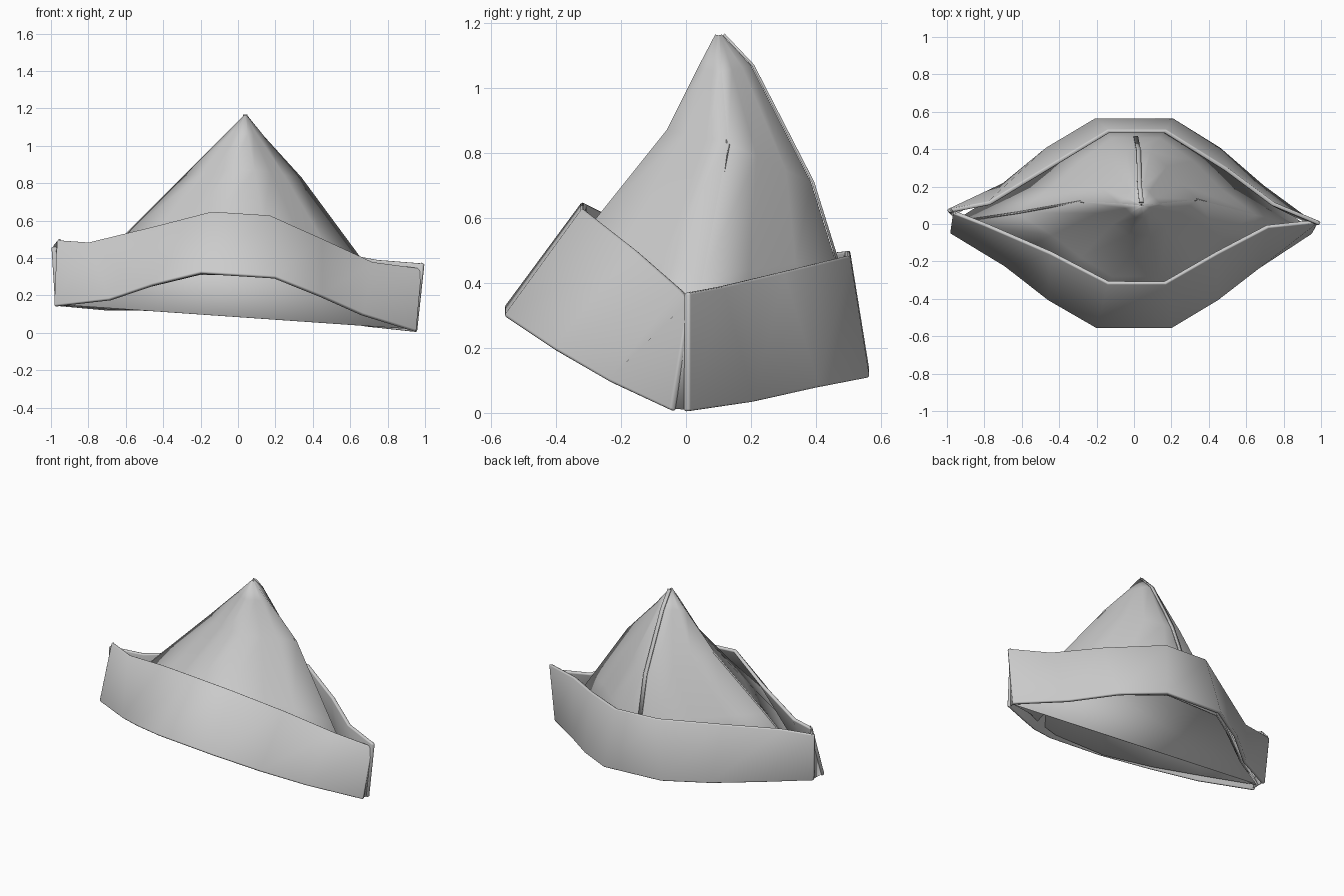
import bpy

if "Cube" in bpy.data.objects:
    bpy.data.objects.remove(bpy.data.objects["Cube"])

paper = bpy.data.materials.new("light_grey_paper")
paper.diffuse_color = (0.6, 0.6, 0.6, 1)
paper.use_nodes = True
paper.node_tree.nodes["Principled BSDF"].inputs["Base Color"].default_value = paper.diffuse_color


def sheet(name, rows, thickness, offset, bevel=0.0):
    """Skin a grid of rows of points into a thin folded sheet."""
    n = len(rows[0])
    verts = [p for r in rows for p in r]
    faces = [(j * n + i, j * n + i + 1, (j + 1) * n + i + 1, (j + 1) * n + i)
             for j in range(len(rows) - 1) for i in range(n - 1)]
    me = bpy.data.meshes.new(name)
    me.from_pydata(verts, [], faces)
    me.materials.append(paper)
    ob = bpy.data.objects.new(name, me)
    bpy.context.collection.objects.link(ob)
    bpy.context.view_layer.objects.active = ob
    ob.select_set(True)
    solid = ob.modifiers.new("thickness", 'SOLIDIFY')
    solid.thickness = thickness
    solid.offset = offset
    if bevel:
        b = ob.modifiers.new("soft_folds", 'BEVEL')
        b.width = bevel
        b.segments = 2
        b.limit_method = 'ANGLE'
        b.angle_limit = 1.0
    bpy.ops.object.shade_smooth_by_angle(angle=0.7)
    ob.select_set(False)
    return ob


# Front brim: lower fold and upper edge, left to right
front_low = [(-.985, -.05, .145), (-.69, -.23, .18), (-.46, -.41, .26), (-.2, -.56, .325),
             (.2, -.56, .30), (.45, -.41, .2), (.67, -.24, .1), (.955, -.05, .01)]
front_top = [(-.97, .055, .497), (-.8, -.01, .485), (-.45, -.16, .57), (-.14, -.32, .65),
             (.17, -.32, .63), (.45, -.16, .505), (.72, -.02, .38), (.985, .005, .345)]
sheet("front_brim", [front_low, front_top], .022, -1, .007)

# Back brim
back_low = [(-.98, .06, .145), (-.7, .22, .12), (-.47, .41, .125), (-.21, .565, .13),
            (.21, .565, .11), (.46, .41, .08), (.69, .21, .035), (.96, .01, .005)]
back_top = [(-1, .08, .46), (-.78, .12, .455), (-.48, .3, .475), (-.14, .505, .5),
            (.17, .505, .485), (.5, .3, .435), (.75, .115, .39), (1, .012, .37)]
sheet("back_brim", [back_low[::-1], back_top[::-1]], .022, -1, .007)

# Crown: side ridges climb from the tips to the peak, each half bulges outwards
ridge_l = [(-.97, .01, .15), (-.63, .06, .5), (-.29, .12, .84), (-.08, .11, 1.05), (.03, .1, 1.162)]
ridge_r = [(.94, -.02, .02), (.65, .05, .41), (.34, .13, .83), (.14, .11, 1.05), (.05, .1, 1.162)]
front_mid = [(-.53, .315), (-.28, .595), (-.06, .87), (.035, 1.06), (.09, 1.165)]
back_mid = [(.535, .12), (.46, .47), (.385, .71), (.2, 1.07), (.11, 1.165)]
spread = [0, .15, .27, .40, .60, .74, .85, 1]
bulge = [0, .35, .70, 1, 1, .70, .35, 0]


def half(mid):
    rows = []
    for l, r, (my, mz) in zip(ridge_l, ridge_r, mid):
        row = []
        for t, w in zip(spread, bulge):
            x, y, z = (a + (b - a) * t for a, b in zip(l, r))
            row.append((x, y + (my - y) * w, z + (mz - z) * w))
        rows.append(row)
    return rows


front_rows, back_rows = half(front_mid), half(back_mid)
sheet("crown_front", front_rows, .008, -1)
sheet("crown_back", [r[::-1] for r in back_rows], .008, -1)

# Back seam where the paper overlaps
seam = [[((r[3][0] + r[4][0]) / 2 + dx, r[3][1] + .006, (r[3][2] + r[4][2]) / 2)
         for dx in (.012, -.012)] for r in back_rows[1:]]
sheet("back_seam", seam, .008, 0)

# Flat inner sheet spanning tip to tip inside the opening
inner = [[(l[0] * .98, l[1], l[2]), (r[0] * .98, r[1], r[2])]
         for l, r in zip(ridge_l[:3], ridge_r[:3])]
sheet("inner_sheet", inner, .006, 0)

# Folded tips closing the brim ends
for name, k in (("left_tip", 0), ("right_tip", 7)):
    s = 1 if k else -1
    f0, f1, b0, b1 = front_low[k], front_top[k], back_low[k], back_top[k]
    rows = [[(p[0] - s * .012, p[1], p[2] + .004) for p in pair]
            for pair in ((f0, b0), (f1, b1))]
    sheet(name, rows if k else [r[::-1] for r in rows], .008, -1)
